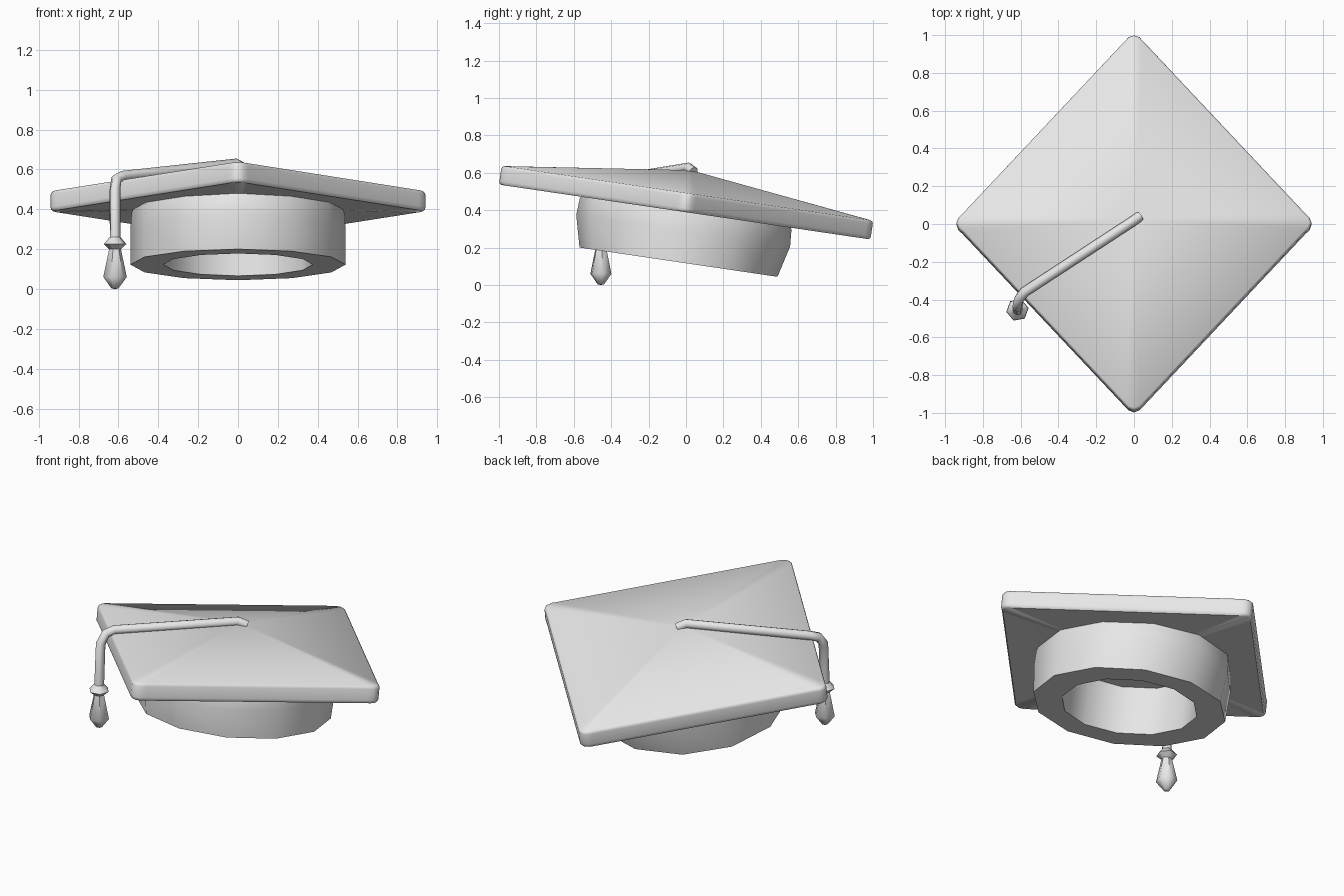
import bpy, bmesh
from math import sin, cos, pi, radians
from mathutils import Matrix, Vector

if "Cube" in bpy.data.objects:
    bpy.data.objects.remove(bpy.data.objects["Cube"])

grey = bpy.data.materials.new("light_grey")
grey.use_nodes = True
grey.diffuse_color = (0.8, 0.8, 0.8, 1)
grey.node_tree.nodes["Principled BSDF"].inputs["Base Color"].default_value = (0.8, 0.8, 0.8, 1)

TILT = Matrix.Rotation(radians(-8.4), 4, 'X')


def loft(name, rings, matrix, angle, start=None, end=None):
    """Skin rings of points; start and end are optional pole points."""
    bm = bmesh.new()
    loops = [[bm.verts.new(p) for p in ring] for ring in rings]
    n = len(loops[0])
    for a, b in zip(loops, loops[1:]):
        for i in range(n):
            j = (i + 1) % n
            bm.faces.new((a[i], a[j], b[j], b[i]))
    for pole, loop in ((start, loops[0]), (end, loops[-1])):
        if pole is not None:
            tip = bm.verts.new(pole)
            for i in range(n):
                bm.faces.new((tip, loop[i], loop[(i + 1) % n]))
    bmesh.ops.recalc_face_normals(bm, faces=bm.faces)
    mesh = bpy.data.meshes.new(name)
    bm.to_mesh(mesh)
    bm.free()
    mesh.materials.append(grey)
    ob = bpy.data.objects.new(name, mesh)
    bpy.context.collection.objects.link(ob)
    ob.matrix_world = matrix
    bpy.ops.object.select_all(action='DESELECT')
    ob.select_set(True)
    bpy.context.view_layer.objects.active = ob
    bpy.ops.object.shade_smooth_by_angle(angle=radians(angle))
    return ob


def oval(rx, ry, z, sides):
    return [(rx * cos(2 * pi * i / sides), ry * sin(2 * pi * i / sides), z) for i in range(sides)]


# Board: diamond with rounded corners, low pyramid on top
def diamond(inset, z):
    ring = []
    for k, reach in enumerate((0.94, 1.004, 0.94, 1.004)):
        turn = Matrix.Rotation(k * pi / 2, 3, 'Z')
        for back, side in ((0.033, -0.05), (0.01, -0.028), (0, 0), (0.01, 0.028), (0.033, 0.05)):
            ring.append(turn @ Vector((reach - back - inset, side, z)))
    return ring


board_rings = [diamond(0.012, 0), diamond(0.002, 0.008), diamond(0, 0.02),
               diamond(0, 0.085), diamond(0.004, 0.095), diamond(0.014, 0.102)]
loft("board", board_rings, Matrix.Translation((0, -0.007, 0.39)) @ TILT, 50,
     start=(0, 0, 0.02), end=(0, 0, 0.226))

# Crown: twelve-sided thick band, open below, ends buried in the board
crown_rings = [oval(0.52, 0.55, 0.31, 12), oval(0.535, 0.572, 0.26, 12),
               oval(0.54, 0.578, 0.17, 12), oval(0.54, 0.535, 0, 12),
               oval(0.375, 0.385, 0, 12), oval(0.375, 0.385, 0.31, 12)]
loft("crown", crown_rings, Matrix.Translation((0, -0.04, 0.122)) @ TILT, 40)

# Cord: round tube from the peak, over the edge and down
path = [Vector(p) for p in ((0.03, 0.04, 0.605), (-0.01, 0.012, 0.628), (-0.58, -0.36, 0.566),
                            (-0.61, -0.40, 0.55), (-0.617, -0.44, 0.50), (-0.617, -0.455, 0.24))]
cord_rings = []
for i, p in enumerate(path):
    before = (p - path[i - 1]).normalized() if i else Vector()
    after = (path[i + 1] - p).normalized() if i < len(path) - 1 else Vector()
    along = (before + after).normalized()
    side = Vector((0.54, -0.84, 0)).cross(along)
    side = along.cross(Vector((-0.55, 0.83, 0))).normalized() if side.length < 0.1 else None
    across = along.cross(Vector((0.55, -0.83, 0))).normalized() if side is None else side
    other = along.cross(across)
    cord_rings.append([p + 0.027 * (across * cos(a * pi / 4) + other * sin(a * pi / 4))
                       for a in range(8)])
loft("cord", cord_rings, Matrix(), 50, start=path[0], end=path[-1])

# Tassel: six-sided knot and hanging bob
profile = ((0.018, 0.003), (0.06, 0.06), (0.03, 0.2), (0.058, 0.225), (0.026, 0.262))
loft("tassel", [oval(r, r, z, 6) for r, z in profile],
     Matrix.Translation((-0.617, -0.455, 0)) @ Matrix.Rotation(radians(10), 4, 'Z'), 50,
     start=(0, 0, 0), end=(0, 0, 0.262))
